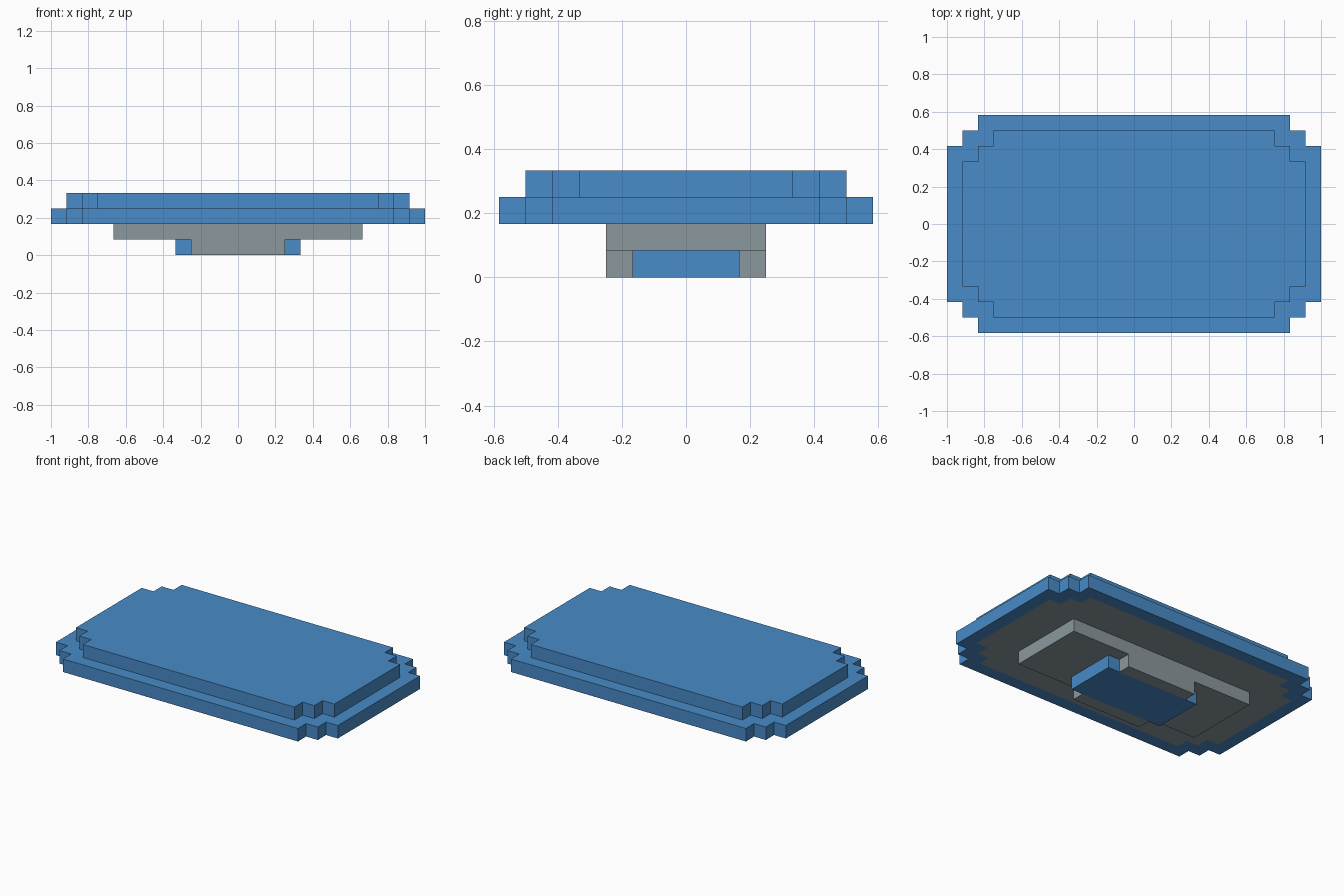
import bpy
import bmesh

if "Cube" in bpy.data.objects:
    bpy.data.objects.remove(bpy.data.objects["Cube"])

U = 1 / 12  # every step in the model is one twelfth of a unit


def material(name, rgb):
    m = bpy.data.materials.new(name)
    m.diffuse_color = (*rgb, 1)
    m.use_nodes = True
    m.node_tree.nodes["Principled BSDF"].inputs["Base Color"].default_value = m.diffuse_color
    return m


BLUE = material("blue", (0.065, 0.258, 0.578))
GREY = material("grey", (0.258, 0.314, 0.342))


def finish(name, bm, mats):
    bmesh.ops.recalc_face_normals(bm, faces=bm.faces)
    mesh = bpy.data.meshes.new(name)
    bm.to_mesh(mesh)
    bm.free()
    for m in mats:
        mesh.materials.append(m)
    ob = bpy.data.objects.new(name, mesh)
    bpy.context.collection.objects.link(ob)
    return ob


def box(name, x, y, z, mat):
    bm = bmesh.new()
    bmesh.ops.create_cube(bm, size=1)
    for v in bm.verts:
        v.co = [(a + b) / 2 * U + c * (b - a) * U
                for (a, b), c in zip((x, y, z), v.co)]
    return finish(name, bm, [mat])


def outline(w, d):
    """Rectangle of half size w by d with two-step corners."""
    q = [(w, d - 2), (w - 1, d - 2), (w - 1, d - 1), (w - 2, d - 1), (w - 2, d)]
    pts = []
    for sx, sy in ((1, 1), (-1, 1), (-1, -1), (1, -1)):
        corner = [(sx * x, sy * y) for x, y in q]
        pts += corner if sx * sy > 0 else corner[::-1]
    return pts


# Stepped top slab: rings lofted from the grey underside panel to the top
bm = bmesh.new()
rings = []
for w, d, z in ((11, 6, 2), (12, 7, 2), (12, 7, 3), (11, 6, 3), (11, 6, 4)):
    rings.append([bm.verts.new((x * U, y * U, z * U)) for x, y in outline(w, d)])
for lo, hi in zip(rings, rings[1:]):
    for i in range(len(lo)):
        j = (i + 1) % len(lo)
        bm.faces.new((lo[i], lo[j], hi[j], hi[i]))
bm.faces.new(rings[-1])
underside = bm.faces.new(rings[0][::-1])
underside.material_index = 1
finish("stepped_slab", bm, [BLUE, GREY])

# Grey support bar under the slab
box("support_bar", (-8, 8), (-3, 3), (1, 2), GREY)

# Blue foot with grey plates on its front and back
box("foot", (-4, 4), (-2, 2), (0, 1), BLUE)
for name, s in (("back_foot_plate", 1), ("front_foot_plate", -1)):
    box(name, (-3, 3), sorted((2 * s, 3 * s)), (0, 1), GREY)
